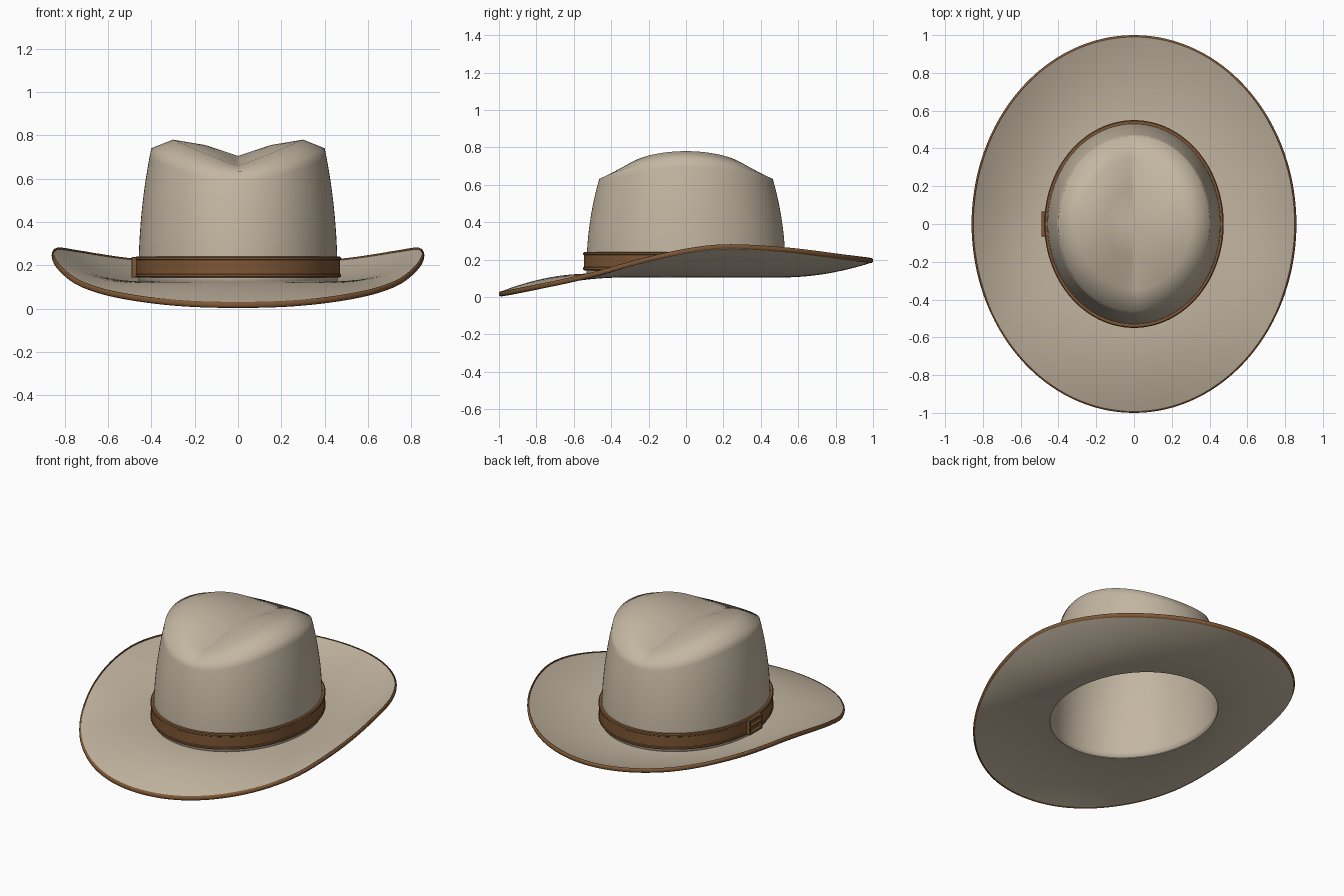
import bpy, bmesh
from math import sin, cos, pi, radians

if "Cube" in bpy.data.objects:
    bpy.data.objects.remove(bpy.data.objects["Cube"])

SEGMENTS = 128


def material(name, color):
    m = bpy.data.materials.new(name)
    m.use_nodes = True
    m.diffuse_color = (*color, 1)
    bsdf = m.node_tree.nodes["Principled BSDF"]
    bsdf.inputs["Base Color"].default_value = (*color, 1)
    bsdf.inputs["Roughness"].default_value = 0.8
    return m


felt = material("tan felt", (0.55, 0.47, 0.36))
leather = material("brown leather", (0.21, 0.095, 0.035))


def finish(name, bm, mat, angle=40):
    bmesh.ops.remove_doubles(bm, verts=bm.verts, dist=1e-5)
    bmesh.ops.recalc_face_normals(bm, faces=bm.faces)
    mesh = bpy.data.meshes.new(name)
    bm.to_mesh(mesh)
    bm.free()
    mesh.materials.append(mat)
    obj = bpy.data.objects.new(name, mesh)
    bpy.context.collection.objects.link(obj)
    bpy.ops.object.select_all(action='DESELECT')
    obj.select_set(True)
    bpy.context.view_layer.objects.active = obj
    bpy.ops.object.shade_smooth_by_angle(angle=radians(angle))
    return obj


def loft(name, rings, mat, closed=False, angle=40):
    """Skin a stack of oval rings; each ring maps an angle to (rx, ry, z)."""
    bm = bmesh.new()
    loops = []
    for ring in rings:
        loop = []
        for i in range(SEGMENTS):
            a = 2 * pi * i / SEGMENTS          # angle 0 is the back
            rx, ry, z = ring(a)
            loop.append(bm.verts.new((rx * sin(a), ry * cos(a), z)))
        loops.append(loop)
    pairs = list(zip(loops, loops[1:]))
    if closed:
        pairs.append((loops[-1], loops[0]))
    for lo, hi in pairs:
        for i in range(SEGMENTS):
            j = (i + 1) % SEGMENTS
            bm.faces.new((lo[i], lo[j], hi[j], hi[i]))
    return finish(name, bm, mat, angle)


# Height of the brim edge from back (0 degrees) to front (180 degrees)
EDGE = [(0, .195), (30, .212), (60, .255), (78, .268), (90, .245), (105, .188),
        (120, .12), (138, .066), (160, .027), (180, .017)]


def edge_height(a):
    d = abs((a / pi * 180 + 180) % 360 - 180)
    pts = [(-30, EDGE[1][1])] + EDGE + [(200, EDGE[-2][1])]
    for k in range(1, len(pts) - 2):
        (xa, ya), (x0, y0), (x1, y1), (xb, yb) = pts[k - 1:k + 3]
        if d <= x1 + 1e-6:
            w, t = x1 - x0, (d - x0) / (x1 - x0)
            m0, m1 = (y1 - ya) / (x1 - xa) * w, (yb - y0) / (xb - x0) * w
            return ((2*t**3 - 3*t*t + 1) * y0 + (t**3 - 2*t*t + t) * m0
                    + (3*t*t - 2*t**3) * y1 + (t**3 - t*t) * m1)
    return EDGE[-1][1]


# Brim: curled oval sheet with an opening
def brim_ring(t, offset):
    def ring(a):
        z = 0.115 + (edge_height(a) - 0.115) * t ** 1.9
        return 0.448 + 0.41 * t, 0.523 + 0.473 * t, z + offset
    return ring


STEPS = 16
top = [brim_ring(i / STEPS, 0.01) for i in range(STEPS + 1)]
under = [brim_ring(i / STEPS, -0.01) for i in reversed(range(STEPS + 1))]
loft("brim", top + under, felt, closed=True)

# Leather binding around the brim edge
def trim_ring(inset, offset):
    return lambda a: (0.86 - inset, 1.0 - inset, edge_height(a) + offset)


loft("brim_trim", [trim_ring(i, z) for i, z in
                   ((.01, .014), (.003, .011), (0, .004), (0, -.004),
                    (.003, -.011), (.01, -.014))], leather, closed=True, angle=70)


# Crown: tapering wall, then a top creased along the middle
def rim_height(a):
    return 0.632 + 0.108 * sin(a) ** 2


def wall_ring(u):
    s = 1 - 0.13 * u ** 2.2
    return lambda a: (0.46 * s, 0.533 * s, 0.108 + u * (rim_height(a) - 0.108))


def top_ring(s, valley, ridge):
    return lambda a: (0.4 * s, 0.462 * s,
                      valley + (ridge - valley) * abs(sin(a)) ** 1.1)


rings = [wall_ring(i / 14) for i in range(15)]
rings += [top_ring(0.75, .66, .78), top_ring(0.375, .682, .755), top_ring(0, .705, .705)]
crown = loft("crown", rings, felt, angle=80)
shell = crown.modifiers.new("thickness", 'SOLIDIFY')
shell.thickness = 0.012
shell.offset = -1


# Hat band with a raised edge above and below
def band_ring(out, z):
    return lambda a: (0.455 + out, 0.53 + out, z)


loft("hat_band", [band_ring(o, z) for o, z in
                  ((-.004, .143), (.015, .143), (.02, .148), (.02, .157), (.016, .16),
                   (.016, .224), (.02, .227), (.02, .236), (.015, .241),
                   (-.004, .241))], leather, closed=True)


# Buckle on the right side of the band
def box(name, center, size):
    bm = bmesh.new()
    bmesh.ops.create_cube(bm, size=1)
    for v in bm.verts:
        v.co = [c + s * p for c, s, p in zip(center, size, v.co)]
    bmesh.ops.bevel(bm, geom=bm.edges[:], offset=0.002, segments=1, affect='EDGES')
    return finish(name, bm, leather, 30)


for side, label in ((-1, "front"), (1, "back")):
    box("buckle_" + label, (-.479, side * .058, .19), (.024, .014, .094))
for z, label in ((.15, "lower"), (.23, "upper")):
    box("buckle_" + label, (-.479, 0, z), (.024, .12, .014))
box("buckle_tongue", (-.479, 0, .19), (.02, .11, .012))
